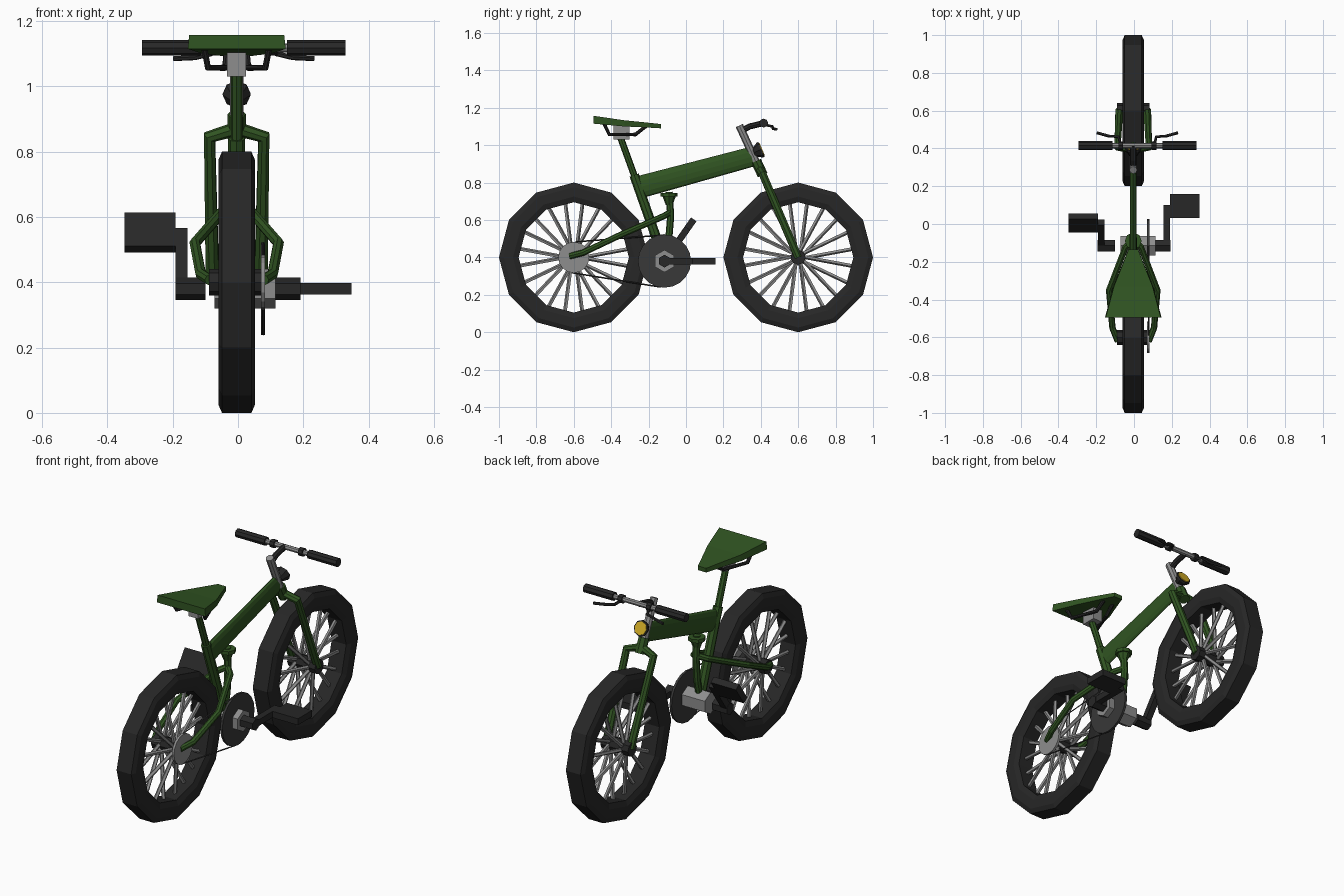
import bpy, bmesh, math
from mathutils import Vector, Matrix

if "Cube" in bpy.data.objects:
    bpy.data.objects.remove(bpy.data.objects["Cube"])

CX = -0.004  # frame centre line


def mat(name, c):
    m = bpy.data.materials.new(name)
    m.diffuse_color = (*c, 1)
    m.use_nodes = True
    m.node_tree.nodes["Principled BSDF"].inputs["Base Color"].default_value = m.diffuse_color
    return m


GREEN = mat("green_paint", (0.03, 0.09, 0.016))
BLACK = mat("black_rubber", (0.02, 0.02, 0.02))
DARK = mat("dark_steel", (0.04, 0.04, 0.04))
GREY = mat("grey_metal", (0.27, 0.27, 0.27))
YELLOW = mat("yellow_lens", (0.65, 0.42, 0.02))


def finish(name, bm, m):
    bmesh.ops.recalc_face_normals(bm, faces=bm.faces)
    me = bpy.data.meshes.new(name)
    bm.to_mesh(me)
    bm.free()
    me.materials.append(m)
    ob = bpy.data.objects.new(name, me)
    bpy.context.collection.objects.link(ob)
    return ob


def add_rod(bm, p, q, r1, r2=None, sides=8, flat=1.0):
    """Cone or cylinder from p to q; flat squashes it along x."""
    p, q = Vector(p), Vector(q)
    d = q - p
    z = d.normalized()
    if abs(z.x) > 0.9:
        y = Vector((0, 0, 1))
        y = (y - z * y.dot(z)).normalized()
        x = y.cross(z)
    else:
        x = Vector((1, 0, 0))
        x = (x - z * x.dot(z)).normalized()
        y = z.cross(x)
    rot = Matrix((x, y, z)).transposed().to_4x4()
    bmesh.ops.create_cone(bm, cap_ends=True, segments=sides, radius1=r1,
                          radius2=r1 if r2 is None else r2, depth=d.length,
                          matrix=Matrix.Translation((p + q) / 2) @ rot @ Matrix.Diagonal((flat, 1, 1, 1)))


def rod(name, p, q, r1, m, r2=None, sides=8, flat=1.0):
    bm = bmesh.new()
    add_rod(bm, p, q, r1, r2, sides, flat)
    return finish(name, bm, m)


def tube(name, pts, r, m, res=2):
    cu = bpy.data.curves.new(name, 'CURVE')
    cu.dimensions = '3D'
    cu.bevel_depth, cu.bevel_resolution, cu.use_fill_caps = r, res, True
    sp = cu.splines.new('POLY')
    sp.points.add(len(pts) - 1)
    for s, p in zip(sp.points, pts):
        s.co = (*p, 1)
    sp.use_smooth = False
    cu.materials.append(m)
    ob = bpy.data.objects.new(name, cu)
    bpy.context.collection.objects.link(ob)
    bpy.ops.object.select_all(action='DESELECT')
    ob.select_set(True)
    bpy.context.view_layer.objects.active = ob
    bpy.ops.object.convert(target='MESH')
    return ob


def box(name, loc, size, m, tilt=0):
    bm = bmesh.new()
    bmesh.ops.create_cube(bm, size=1, matrix=Matrix.Translation(loc) @ Matrix.Rotation(tilt, 4, 'X')
                          @ Matrix.Diagonal((*size, 1)))
    return finish(name, bm, m)


def side_pts(s, pts):
    return [(CX + s * x, y, z) for x, y, z in pts]


# wheels: 12-sided tyre, hub and spokes
TYRE = [(-.045, .4), (.045, .4), (.056, .375), (.056, .325), (.045, .295), (-.045, .295), (-.056, .325), (-.056, .375)]
for tag, wy in (("front", 0.6), ("rear", -0.6)):
    bm = bmesh.new()
    rings = []
    for i in range(12):
        a = math.radians(30 * i)
        rings.append([bm.verts.new((CX + x, wy + r * math.cos(a), 0.4 + r * math.sin(a))) for x, r in TYRE])
    n = len(TYRE)
    for i in range(12):
        a, b = rings[i], rings[(i + 1) % 12]
        for j in range(n):
            k = (j + 1) % n
            bm.faces.new((a[j], a[k], b[k], b[j]))
    finish(tag + "_tyre", bm, BLACK)
    rod(tag + "_hub", (CX - .085, wy, .4), (CX + .085, wy, .4), .04, BLACK)
    bm = bmesh.new()
    for i in range(20):
        s = 1 if i % 2 else -1
        a = math.radians(18 * i + 9)
        b = a + s * 0.25
        add_rod(bm, (CX + s * .04, wy + .03 * math.cos(b), .4 + .03 * math.sin(b)),
                (CX, wy + .31 * math.cos(a), .4 + .31 * math.sin(a)), .011, sides=5)
    finish(tag + "_spokes", bm, GREY)

# main beam, seat tube and seat post
rod("main_beam", (CX, -.25, .775), (CX, .37, .943), .06, GREEN, .053, 12, .32)
rod("seat_tube", (CX, -.277, .84), (CX, -.115, .38), .026, GREEN)
rod("seat_post", (CX, -.35, 1.04), (CX, -.27, .82), .018, GREEN)

# rear suspension strut
rod("strut_cap", (CX, -.09, .725), (CX, -.09, .745), .045, GREEN)
rod("strut_cone", (CX, -.09, .68), (CX, -.09, .727), .018, GREEN, .036)
tube("strut", [(CX, -.09, .75), (CX, -.082, .62), (CX, -.092, .5), (CX, -.115, .4)], .019, GREEN)

# steering column and fork
rod("steering_column", (CX, .388, .88), (CX, .285, 1.105), .021, GREY)
rod("fork_steerer", (CX, .41, .84), (CX, .375, .915), .028, GREEN)
for s, side in ((1, "right"), (-1, "left")):
    tube(side + "_fork_leg", side_pts(s, [(0, .395, .87), (.083, .41, .845), (.074, .6, .4)]), .022, GREEN)
    tube(side + "_rear_stay", side_pts(s, [(.082, -.62, .407), (.11, -.55, .425), (.128, -.35, .52),
                                           (.04, -.12, .62), (0, -.085, .64)]), .017, GREEN)
    tube(side + "_seat_rail", side_pts(s, [(.1, -.44, 1.12), (.088, -.41, 1.057), (.035, -.27, 1.057),
                                           (.03, -.21, 1.105)]), .01, BLACK)

# handlebar, stem, grips and brake levers
HX, HY, HZ = 0.018, 0.415, 1.118
tube("stem", [(CX, .295, 1.075), (CX, .34, 1.1), (CX, HY, HZ)], .016, BLACK)
rod("handlebar", (HX - .17, HY, HZ), (HX + .17, HY, HZ), .014, GREY)
for s, side in ((1, "right"), (-1, "left")):
    rod(side + "_grip", (HX + s * .132, HY, HZ), (HX + s * .312, HY, HZ), .024, BLACK)
    rod(side + "_brake_clamp", (HX + s * .075, HY, HZ), (HX + s * .1, HY, HZ), .023, BLACK)
    tube(side + "_brake_lever", [(HX + s * x, y, z) for x, y, z in
         ((.088, HY, 1.11), (.1, .462, 1.1), (.15, .465, 1.088), (.215, .483, 1.085))], .008, BLACK, 1)

# headlamp
A = Vector((CX, .362, .96))
D = Vector((0, .92, .39))
rod("lamp_housing", A, A + D * .035, .022, BLACK, .043)
rod("lamp_rim", A + D * .035, A + D * .045, .043, BLACK)
rod("lamp_lens", A + D * .044, A + D * .049, .036, YELLOW)

# saddle lofted from four sections: y, half width, bottom z, top z
bm = bmesh.new()
prev = None
for y, w, b, t in ((-.495, .15, 1.115, 1.157), (-.33, .105, 1.1, 1.133), (-.22, .06, 1.095, 1.122), (-.135, .026, 1.09, 1.113)):
    ring = [bm.verts.new((CX + x, y, z)) for x, z in ((-w, b), (w, b), (w * .97, t), (-w * .97, t))]
    if prev:
        for j in range(4):
            bm.faces.new((prev[j], prev[(j + 1) % 4], ring[(j + 1) % 4], ring[j]))
    else:
        bm.faces.new(ring)
    prev = ring
bm.faces.new(prev)
finish("seat", bm, GREEN)
box("seat_clamp", (CX, -.345, 1.067), (.058, .085, .075), GREY)

# drivetrain
BY, BZ = -.115, .38
rod("bottom_bracket", (-.072, BY, BZ), (.115, BY, BZ), .06, GREY, sides=6)
rod("chainring", (.07, BY, BZ), (.083, BY, BZ), .142, DARK, sides=20)
rod("rear_sprocket", (.07, -.6, .4), (.083, -.6, .4), .083, GREY, sides=16)
tube("upper_chain", [(.077, -.59, .483), (.077, BY + .0, BZ + .14)], .004, DARK, 0)
tube("lower_chain", [(.077, -.61, .318), (.077, BY - .02, BZ - .139)], .004, DARK, 0)

# cranks and pedals
for s, side, ang in ((1, "right", 0), (-1, "left", math.radians(55))):
    d = Vector((0, math.cos(ang), math.sin(ang)))
    c = Vector((s * .173, BY, BZ))
    rod(side + "_crank_axle", (s * .1, BY, BZ), (s * .192, BY, BZ), .034, BLACK, sides=6)
    box(side + "_crank_arm", c + d * .095, (.036, .24, .035), BLACK, ang)
    box(side + "_pedal", c + d * .21 + Vector((s * .096, 0, 0)), (.156, .125, .036), BLACK, ang)
